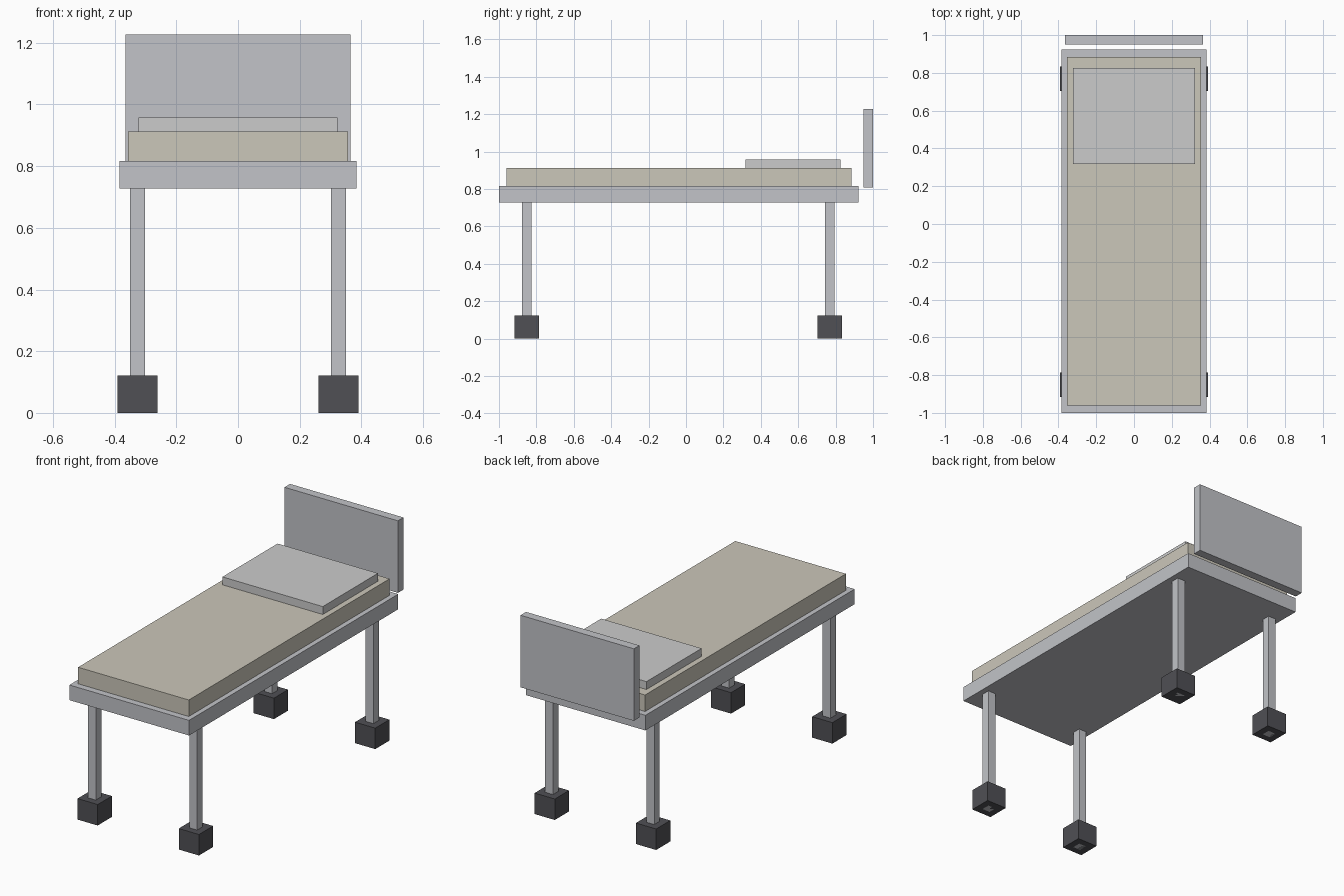
import bpy

if "Cube" in bpy.data.objects:
    bpy.data.objects.remove(bpy.data.objects["Cube"])


def material(name, rgb):
    m = bpy.data.materials.new(name)
    m.diffuse_color = (*rgb, 1.0)
    m.use_nodes = True
    m.node_tree.nodes["Principled BSDF"].inputs["Base Color"].default_value = m.diffuse_color
    return m


metal = material("painted_metal", (0.54, 0.55, 0.58))
fabric = material("mattress_fabric", (0.60, 0.57, 0.49))
linen = material("pillow_linen", (0.64, 0.65, 0.63))
rubber = material("dark_rubber", (0.08, 0.08, 0.09))


def box(name, x, y, z, mat):
    """Box spanning the (min, max) range given on each axis."""
    spans = (x, y, z)
    bpy.ops.mesh.primitive_cube_add(size=1, location=[(a + b) / 2 for a, b in spans])
    ob = bpy.context.object
    ob.name = name
    ob.scale = [b - a for a, b in spans]
    bpy.ops.object.transform_apply(location=False, rotation=False, scale=True)
    ob.data.materials.append(mat)
    return ob


def around(centre, size):
    return (centre - size / 2, centre + size / 2)


# Bed platform, bedding and the free-standing headboard panel
box("bed_frame", (-0.385, 0.385), (-1.0, 0.923), (0.728, 0.816), metal)
box("mattress", (-0.356, 0.356), (-0.961, 0.885), (0.816, 0.912), fabric)
box("pillow", (-0.323, 0.323), (0.318, 0.825), (0.912, 0.958), linen)
box("headboard", (-0.365, 0.365), (0.949, 1.0), (0.808, 1.227), metal)

# Four legs running down through chunky feet
for end, y in (("front", -0.852), ("back", 0.768)):
    for side, x in (("left", -0.326), ("right", 0.326)):
        box(f"{end}_{side}_leg", around(x, 0.05), around(y, 0.05), (0.0, 0.728), metal)
        box(f"{end}_{side}_foot", around(x, 0.13), around(y, 0.13), (0.0, 0.122), rubber)
